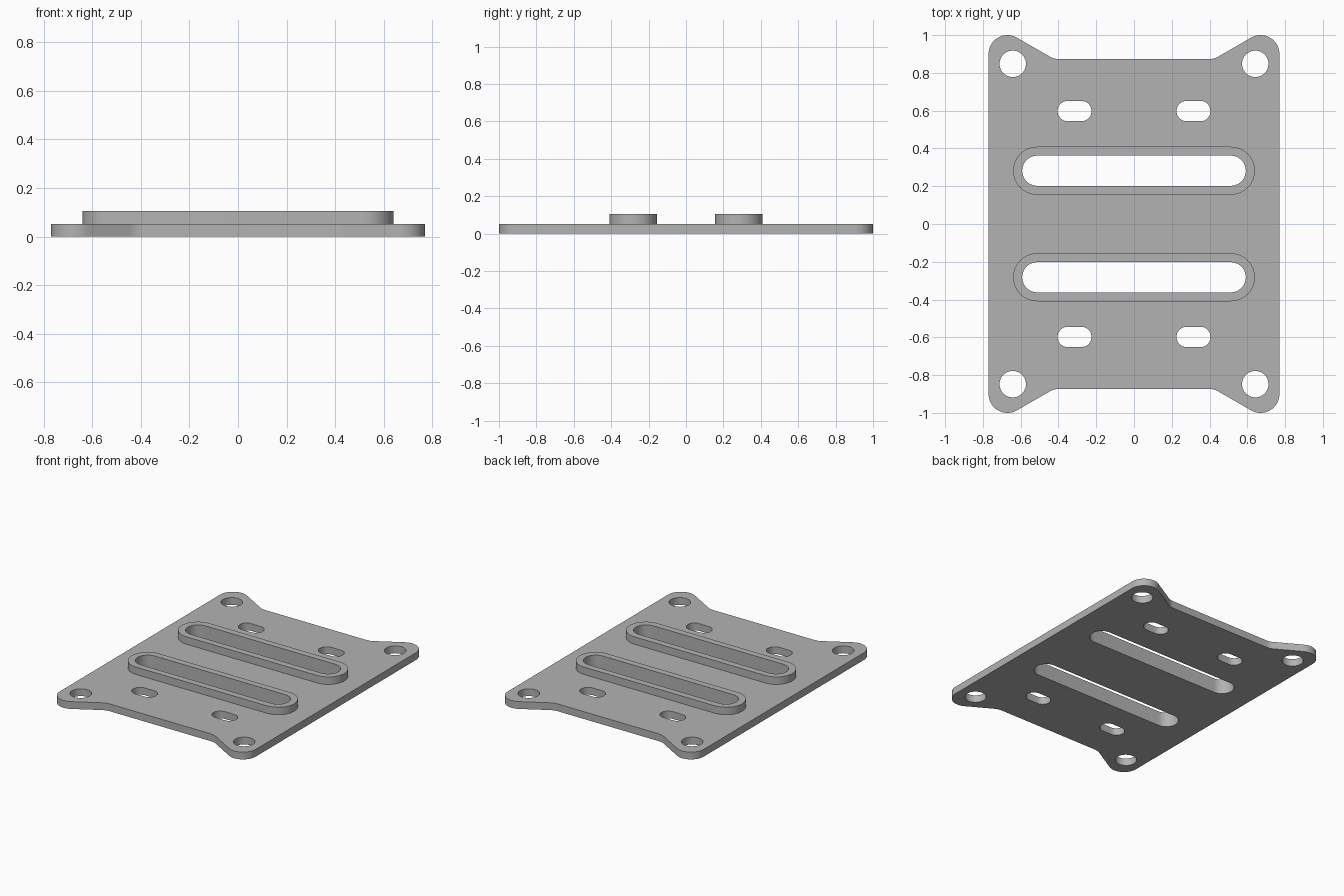
import bpy, bmesh
from math import pi, cos, sin, tan, radians
from mathutils import Vector

cube = bpy.data.objects.get("Cube")
if cube:
    bpy.data.objects.remove(cube)

grey = bpy.data.materials.new("matte_grey")
grey.use_nodes = True
colour = (0.45, 0.45, 0.45, 1)
grey.diffuse_color = colour
grey.node_tree.nodes["Principled BSDF"].inputs["Base Color"].default_value = colour

PLATE_TOP, RIM_TOP = 0.052, 0.105


def arc(cx, cy, r, start, end, steps=12):
    """Points along an arc, angles in degrees."""
    angles = [radians(start + (end - start) * i / steps) for i in range(steps + 1)]
    return [(cx + r * cos(a), cy + r * sin(a)) for a in angles]


def slot(cx, cy, half_length, r):
    """Closed outline of a slot with round ends."""
    d = half_length - r
    return arc(cx + d, cy, r, -90, 90, 20) + arc(cx - d, cy, r, 90, 270, 20)


def circle(cx, cy, r):
    return arc(cx, cy, r, 0, 360, 40)[:-1]


def extrude_outline(name, loops, z0, z1):
    """Solid from an outer loop and hole loops."""
    bm = bmesh.new()
    for loop in loops:
        verts = [bm.verts.new((x, y, z0)) for x, y in loop]
        for a, b in zip(verts, verts[1:] + verts[:1]):
            bm.edges.new((a, b))
    bmesh.ops.triangle_fill(bm, use_beauty=True, use_dissolve=False,
                            edges=bm.edges[:], normal=(0, 0, 1))
    top = bmesh.ops.extrude_face_region(bm, geom=bm.faces[:], use_keep_orig=True)
    moved = [g for g in top["geom"] if isinstance(g, bmesh.types.BMVert)]
    bmesh.ops.translate(bm, verts=moved, vec=Vector((0, 0, z1 - z0)))
    bmesh.ops.recalc_face_normals(bm, faces=bm.faces[:])
    mesh = bpy.data.meshes.new(name)
    bm.to_mesh(mesh)
    bm.free()
    mesh.materials.append(grey)
    obj = bpy.data.objects.new(name, mesh)
    bpy.context.collection.objects.link(obj)
    bpy.ops.object.select_all(action="DESELECT")
    obj.select_set(True)
    bpy.context.view_layer.objects.active = obj
    bpy.ops.object.shade_smooth_by_angle(angle=radians(30))
    return obj


# Plate outline: rounded ears joined by a recessed end edge, one quarter mirrored
ear_r, ear_x, ear_y, edge_y = 0.10, 0.67, 0.90, 0.873
tip_x, tip_y = ear_x - ear_r * sin(pi / 6), ear_y + ear_r * cos(pi / 6)
bend_x = tip_x - (tip_y - edge_y) / tan(pi / 6)
fillet_r = 0.10
fillet_x = bend_x - fillet_r * tan(pi / 12)
quarter = (arc(ear_x, ear_y, ear_r, 0, 120, 16)
           + arc(fillet_x, edge_y + fillet_r, fillet_r, -60, -90, 5))
half = quarter + [(-x, y) for x, y in reversed(quarter)]
outline = half + [(x, -y) for x, y in reversed(half)]

# Corner holes, small slots and long slots
SLOT_Y, SLOT_HALF, SLOT_R = 0.282, 0.592, 0.08
holes = []
for sy in (-1, 1):
    holes.append(slot(0, sy * SLOT_Y, SLOT_HALF, SLOT_R))
    for sx in (-1, 1):
        holes.append(circle(sx * 0.642, sy * 0.848, 0.07))
        holes.append(slot(sx * 0.315, sy * 0.598, 0.09, 0.054))
extrude_outline("base_plate", [outline] + holes, 0, PLATE_TOP)

# Raised rims around the long slots
for name, sy in (("front_slot_rim", -1), ("back_slot_rim", 1)):
    y = sy * SLOT_Y
    extrude_outline(name, [slot(0, y, 0.64, 0.127), slot(0, y, SLOT_HALF, SLOT_R)],
                    PLATE_TOP, RIM_TOP)
